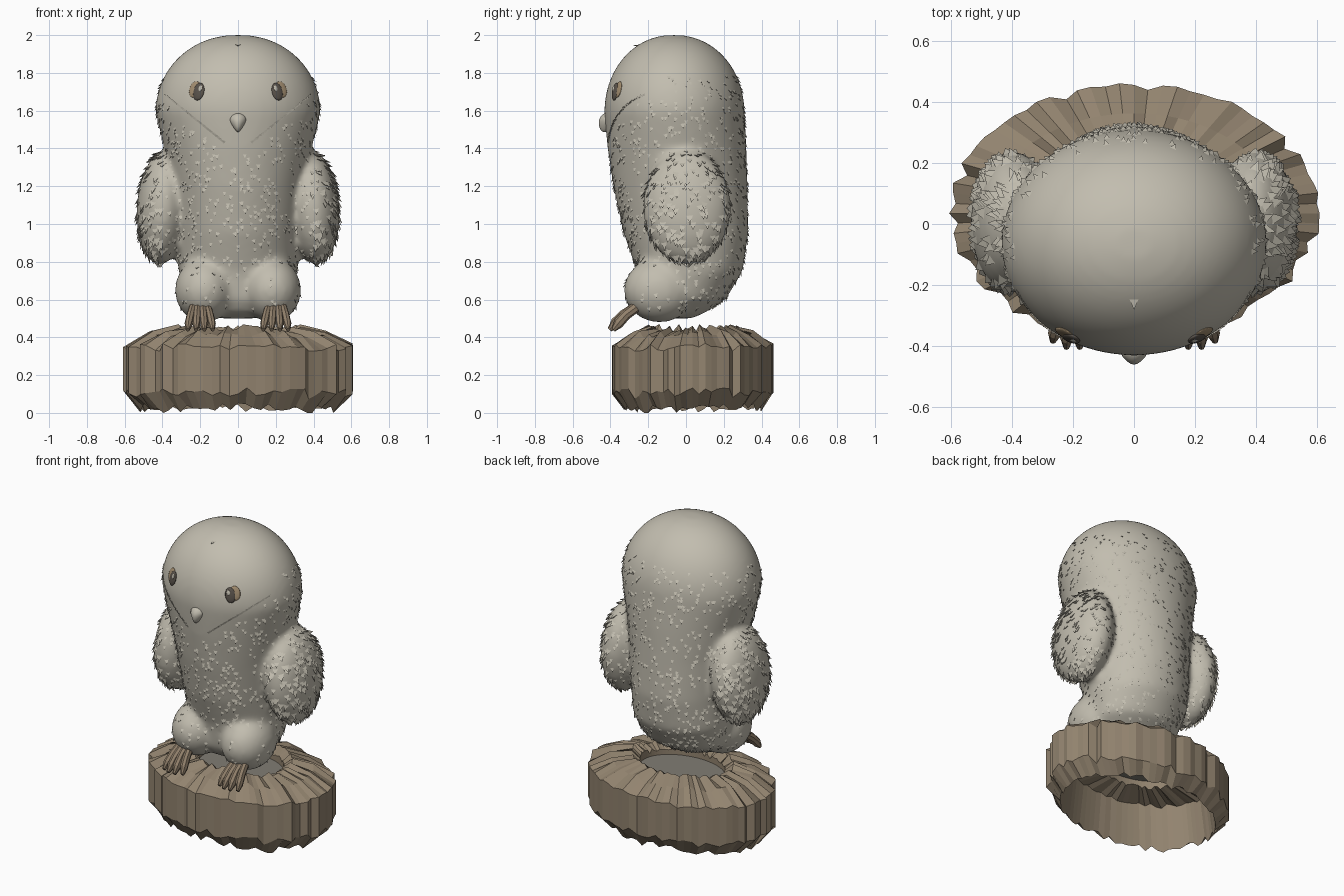
import bpy, bmesh, math, random
from mathutils import Vector, Matrix
from mathutils.bvhtree import BVHTree

cube = bpy.data.objects.get("Cube")
if cube:
    bpy.data.objects.remove(cube)
random.seed(4)


def material(name, r, g, b):
    m = bpy.data.materials.new(name)
    m.use_nodes = True
    m.diffuse_color = (r, g, b, 1)
    bsdf = m.node_tree.nodes["Principled BSDF"]
    bsdf.inputs["Base Color"].default_value = (r, g, b, 1)
    bsdf.inputs["Roughness"].default_value = 0.9
    return m


GREY = material("plumage grey", 0.54, 0.51, 0.43)
WOOD = material("stump brown", 0.29, 0.23, 0.16)
PITH = material("stump core grey", 0.22, 0.205, 0.175)
TOE = material("toe brown", 0.29, 0.22, 0.15)
LID = material("eyelid tan", 0.36, 0.265, 0.16)
EYE = material("eye dark", 0.1, 0.085, 0.07)


def finish(bm, name, mat, smooth=True):
    mesh = bpy.data.meshes.new(name)
    bm.to_mesh(mesh)
    bm.free()
    mesh.materials.append(mat)
    for p in mesh.polygons:
        p.use_smooth = smooth
    obj = bpy.data.objects.new(name, mesh)
    bpy.context.collection.objects.link(obj)
    return obj


def loft(bm, rings, closed=False):
    """Bridge successive rings of points, capping the ends unless closed."""
    loops = [[bm.verts.new(p) for p in ring] for ring in rings]
    n = len(loops[0])
    pairs = list(zip(loops, loops[1:])) + ([(loops[-1], loops[0])] if closed else [])
    for a, b in pairs:
        for i in range(n):
            j = (i + 1) % n
            bm.faces.new((a[i], a[j], b[j], b[i]))
    if not closed:
        bm.faces.new(loops[0][::-1])
        bm.faces.new(loops[-1])


def ellipsoid(bm, centre, radii, turn=Matrix(), segments=24):
    mat = Matrix.Translation(centre) @ turn @ Matrix.Diagonal((*radii, 1))
    bmesh.ops.create_uvsphere(bm, u_segments=segments, v_segments=segments // 2,
                              radius=1, matrix=mat)


# Body: oval sections (height, front, back, half width), then a domed head
SECTIONS = [
    (0.5, -0.1, 0.03, 0.1), (0.53, -0.2, 0.1, 0.2), (0.6, -0.24, 0.21, 0.28),
    (0.75, -0.26, 0.3, 0.315), (0.95, -0.33, 0.33, 0.325), (1.2, -0.385, 0.325, 0.35),
    (1.4, -0.415, 0.32, 0.39), (1.5, -0.425, 0.315, 0.415)]
for i in range(14):
    t = math.pi / 2 * i / 14
    swell = math.cos(t) ** 0.95
    SECTIONS.append((1.595 + 0.407 * math.sin(t), -0.065 - 0.368 * swell,
                     -0.065 + 0.375 * swell, 0.437 * swell))


def oval(z, front, back, half, n=48):
    angles = [math.tau * i / n for i in range(n)]
    return [Vector((half * math.cos(a),
                    (front + back) / 2 + (back - front) / 2 * math.sin(a), z))
            for a in angles]


bm = bmesh.new()
loft(bm, [oval(*s) for s in SECTIONS])
for side in (-1, 1):
    # Folded wings and round thighs
    ellipsoid(bm, (side * 0.397, 0.005, 1.09), (0.14, 0.235, 0.305),
              Matrix.Rotation(side * -0.07, 4, "Y"))
    ellipsoid(bm, (side * 0.178, -0.14, 0.65), (0.157, 0.19, 0.172))
body = finish(bm, "body_with_wings_and_thighs", GREY)
remesh = body.modifiers.new("blend", "REMESH")
remesh.mode = "VOXEL"
remesh.voxel_size = 0.018
remesh.use_smooth_shade = True
relax = body.modifiers.new("relax", "SMOOTH")
relax.iterations = 12

deps = bpy.context.evaluated_depsgraph_get()
deps.update()
skin = bpy.data.meshes.new_from_object(body.evaluated_get(deps))
tree = BVHTree.FromPolygons([v.co for v in skin.vertices],
                            [p.vertices for p in skin.polygons])


def front_hit(x, z):
    hit, normal, _, _ = tree.ray_cast(Vector((x, -2, z)), Vector((0, 1, 0)))
    return hit, normal


def flake(bm, point, normal, size, flow):
    """A feather tip whose root sinks into the skin, closed underneath."""
    down = (flow - normal * flow.dot(normal)).normalized()
    down = Matrix.Rotation(random.uniform(-0.35, 0.35), 3, normal) @ down
    across = normal.cross(down) * size * 0.32
    a, b = (bm.verts.new(point + s * across) for s in (-1, 1))
    root = bm.verts.new(point - down * size * 0.5 - normal * size * 0.12)
    tip = bm.verts.new(point + down * size * 0.7 + normal * size * 0.3)
    keel = bm.verts.new(point + down * size * 0.3 - normal * size * 0.1)
    for f in ((root, a, b), (a, tip, b), (a, keel, tip), (tip, keel, b)):
        bm.faces.new(f)


def face_border(x):
    return 1.375 + 0.8 * abs(x)


# Feathers scattered over all but the crown and face
DOWN = Vector((0, 0, -1))
body_tips, wing_tips = bmesh.new(), bmesh.new()
for p in random.sample(list(skin.polygons), min(3600, len(skin.polygons))):
    c, nrm = p.center, p.normal
    on_wing = abs(c.x) > 0.39 and 0.78 < c.z < 1.38
    bare_face = c.y < -0.12 and c.z > face_border(c.x) - 0.03
    on_thigh = c.y < -0.1 and c.z < 0.8
    if on_wing:
        if random.random() < 0.7:
            flake(wing_tips, c, nrm, random.uniform(0.045, 0.06), DOWN)
    elif not (bare_face or c.z > 1.79 or c.z < 0.55):
        if random.random() < (0.15 if on_thigh else 0.55):
            flake(body_tips, c, nrm, random.uniform(0.026, 0.038), DOWN)

# Serrated border under the face, and one tuft on the brow
for side in (-1, 1):
    for i in range(60):
        x = side * (0.07 + 0.31 * i / 59)
        hit, nrm = front_hit(x, face_border(x))
        if hit:
            flake(body_tips, hit, nrm, 0.022, Vector((side, 0, 0.8)))
hit, nrm = front_hit(0, 1.95)
flake(body_tips, hit, nrm, 0.045, DOWN)
finish(body_tips, "body_feathers", GREY, False)
finish(wing_tips, "wing_feathers", GREY, False)

# Eyes: tan lid behind a dark oval with a pale glint
for side, label in ((-1, "right"), (1, "left")):
    for part, dx, dz, push, radii, mat in (
            ("eyelid", 0.228, 1.712, 0, (0.034, 0.008, 0.045), LID),
            ("eye", 0.207, 1.7, 0.002, (0.032, 0.011, 0.048), EYE),
            ("eye_glint", 0.195, 1.715, 0.011, (0.011, 0.004, 0.016), GREY)):
        hit, nrm = front_hit(side * dx, dz)
        turn = nrm.to_track_quat("-Y", "Z").to_matrix().to_4x4()
        bm = bmesh.new()
        ellipsoid(bm, hit + nrm * push, radii,
                  turn @ Matrix.Rotation(side * -0.15, 4, "Y"), 16)
        finish(bm, label + "_" + part, mat)

# Beak: short hook tapering down and forward
bm = bmesh.new()
ellipsoid(bm, (0, -0.425, 1.55), (0.044, 0.037, 0.038), segments=16)
for v in bm.verts:
    drop = max(0, 1.55 - v.co.z) / 0.038
    forward = max(0, -0.425 - v.co.y) / 0.037
    v.co.x *= (1 - 0.5 * drop) * (1 - 0.35 * forward)
    v.co.z -= 0.025 * drop + 0.012 * forward
finish(bm, "beak", GREY)

# Feet: fanned toes sloping down to blunt claws
for side, label in ((-1, "right"), (1, "left")):
    bm = bmesh.new()
    for k in range(4):
        spread = (k - 1.5) / 1.5
        start = Vector((side * 0.2 + spread * 0.034, -0.25, 0.57))
        end = Vector((side * 0.2 + spread * 0.066, -0.415 + 0.03 * abs(spread), 0.44))
        rings = []
        for t, r in ((0, 0.026), (0.5, 0.026), (0.8, 0.027), (1, 0.012)):
            mid = start.lerp(end, t) + Vector((0, 0, 0.015 * math.sin(math.pi * t)))
            rings.append([mid + r * Vector((0.85 * math.cos(a), -0.7 * math.sin(a),
                                            0.8 * math.sin(a)))
                          for a in (math.tau * i / 8 for i in range(8))])
        loft(bm, rings)
    bmesh.ops.recalc_face_normals(bm, faces=bm.faces)
    finish(bm, label + "_toes", TOE, False)

# Stump: hollow oval shell with split bark, swept round a closed profile
N = 80
bark = [1 - 0.025 * random.random() - random.choice((0, 0, 0, 0.04)) for i in range(N)]
PROFILE = [(1, 0.35, 0.012), (0.78, 0.42, 0.016), (0.55, 0.45, 0.015), (0.46, 0.41, 0.012),
           (0.46, 0.33, 0.006), (0.8, 0.3, 0.01), (0.86, 0.03, 0.02), (1, 0.11, 0.02)]


def stump_point(i, scale, z, jitter):
    a = math.tau * i / N
    r = scale * (bark[i] if scale > 0.9 else 0.98)
    groove = 0.4 * (bark[i] - 0.98)
    return Vector((0.615 * r * math.cos(a), 0.035 + 0.43 * r * math.sin(a),
                   max(0, z + groove + random.uniform(-jitter, jitter))))


bm = bmesh.new()
loft(bm, [[stump_point(i, *row) for i in range(N)] for row in PROFILE], closed=True)
bmesh.ops.recalc_face_normals(bm, faces=bm.faces)
finish(bm, "stump_bark", WOOD, False)

# Core plate closing the hollow
bm = bmesh.new()
bmesh.ops.create_circle(bm, cap_ends=True, segments=32, radius=0.48,
                        matrix=Matrix.Translation((0, 0.035, 0.37))
                        @ Matrix.Diagonal((0.6, 0.42, 1, 1)))
finish(bm, "stump_core", PITH, False)
